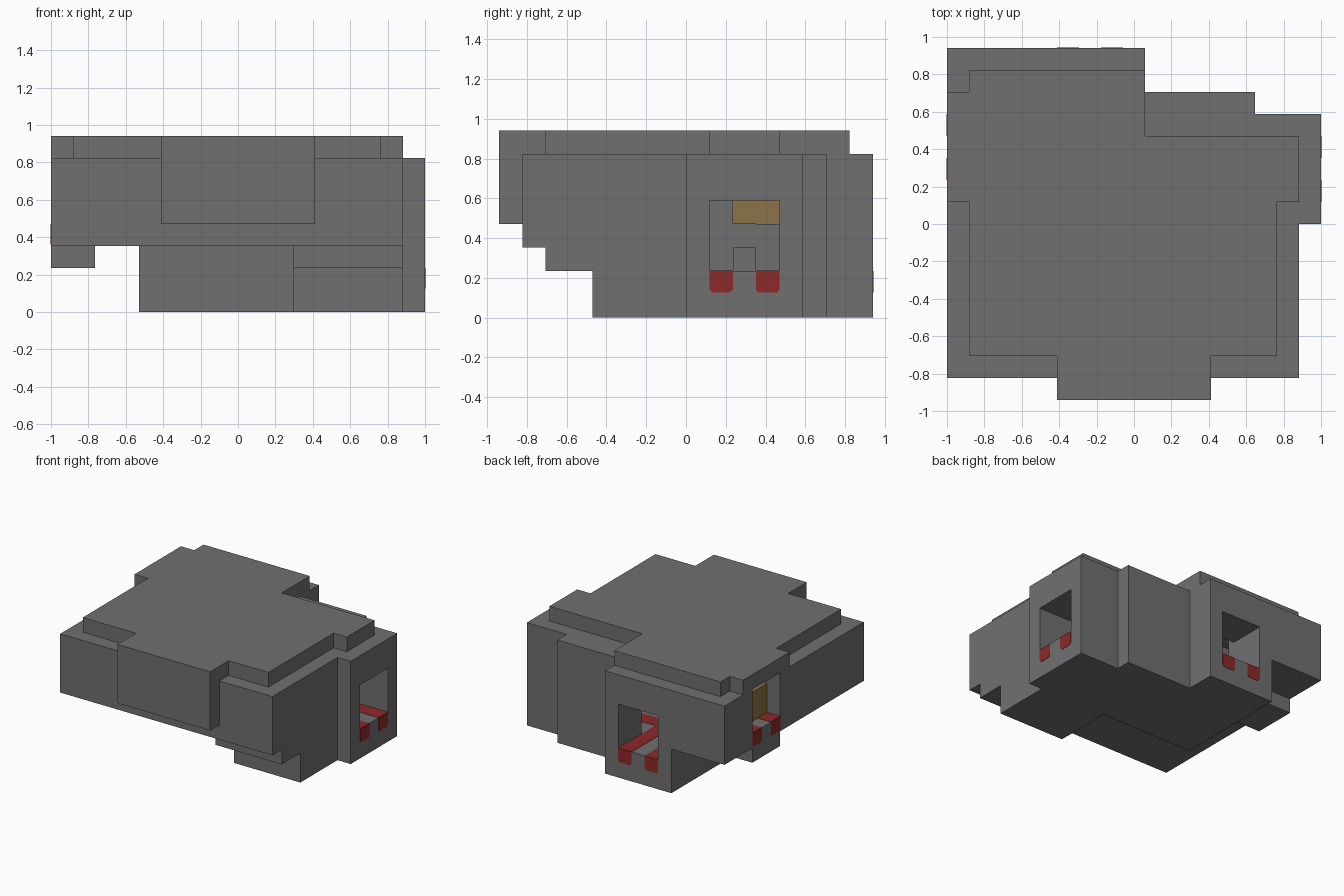
import bpy, bmesh
from mathutils import Vector

cube = bpy.data.objects.get("Cube")
if cube:
    bpy.data.objects.remove(cube, do_unlink=True)

# The building is laid out on a grid of 17 x 16 x 8 cells
U = 2 / 17
THIN = 0.02  # carpet thickness in cells


def place(p):
    return Vector(((p[0] - 8.5) * U, (p[1] - 8) * U, p[2] * U))


def material(name, rgb):
    m = bpy.data.materials.new(name)
    m.use_nodes = True
    m.diffuse_color = (*rgb, 1)
    m.node_tree.nodes["Principled BSDF"].inputs["Base Color"].default_value = (*rgb, 1)
    return m


stone = material("stone grey", (0.165, 0.16, 0.167))
red = material("carpet red", (0.27, 0.022, 0.022))
gold = material("dull gold", (0.27, 0.175, 0.065))


def prism(name, points, push, mat):
    """Extrude a flat outline, both given in cells."""
    bm = bmesh.new()
    face = bm.faces.new([bm.verts.new(place(p)) for p in points])
    out = bmesh.ops.extrude_face_region(bm, geom=[face])
    verts = [v for v in out["geom"] if isinstance(v, bmesh.types.BMVert)]
    bmesh.ops.translate(bm, verts=verts, vec=Vector(push) * U)
    bmesh.ops.recalc_face_normals(bm, faces=bm.faces)
    mesh = bpy.data.meshes.new(name)
    bm.to_mesh(mesh)
    bm.free()
    mesh.materials.append(mat)
    ob = bpy.data.objects.new(name, mesh)
    bpy.context.collection.objects.link(ob)
    return ob


def slab(name, outline, low, high, mat=stone):
    return prism(name, [(x, y, low) for x, y in outline], (0, 0, high - low), mat)


def box(name, x, y, z, mat=stone):
    (a, b), (c, d) = x, y
    return slab(name, [(a, c), (b, c), (b, d), (a, d)], *z, mat)


def combine(target, others, operation):
    """Bake boolean operations into the target and drop the helpers."""
    for other in others:
        other.hide_render = True
        mod = target.modifiers.new(other.name, "BOOLEAN")
        mod.operation, mod.object, mod.solver = operation, other, "EXACT"
        graph = bpy.context.evaluated_depsgraph_get()
        mesh = bpy.data.meshes.new_from_object(target.evaluated_get(graph))
        target.modifiers.clear()
        target.data = mesh
        bpy.data.objects.remove(other, do_unlink=True)


# Stepped back outline shared by base and walls
back = [(16, 8), (17, 8), (17, 13), (14, 13), (14, 14), (9, 14), (9, 16)]

# Main walls, base, roof and overhangs joined into one shell
building = slab("building", [(0, 1), (16, 1)] + back + [(0, 16)], 3, 7)
base = slab("base", [(4, 8), (11, 8), (11, 4), (16, 4)] + back + [(4, 16)], 0, 3)
roof = slab("roof", [(5, 0), (12, 0), (12, 2), (15, 2), (15, 9), (16, 9), (16, 12),
                     (9, 12), (9, 15), (1, 15), (1, 14), (0, 14), (0, 9), (1, 9),
                     (1, 2), (5, 2)], 7, 8)
front_bay = box("front_bay", (5, 12), (0, 1), (4, 7))
front_ledge = box("front_ledge", (11, 16), (2, 4), (2, 3))
door_bracket = box("door_bracket", (0, 2), (10, 13), (2, 3))
combine(building, [base, roof, front_bay, front_ledge, door_bracket], "UNION")

# Doorways and the hall between them
hall = box("hall", (5, 13), (9, 13.5), (2, 6.9))
left_door = box("left_door", (12, 18), (9, 12), (2, 5))
back_door = box("back_door", (5, 8), (13, 17), (2, 5))
right_door = box("right_door", (-1, 6), (10, 13), (4, 6.99))
combine(building, [hall, left_door, back_door, right_door], "DIFFERENCE")

# Merge flat neighbouring faces
bm = bmesh.new()
bm.from_mesh(building.data)
bmesh.ops.remove_doubles(bm, verts=bm.verts, dist=0.0005)
bmesh.ops.dissolve_limit(bm, angle_limit=0.01, verts=bm.verts, edges=bm.edges)
bm.to_mesh(building.data)
bm.free()

# Step and gold block inside
box("inner_step", (5, 6), (10, 11), (2, 3))
box("gold_block", (1, 2), (10, 12), (4, 6), gold)


# Carpet runners: a strip on the floor and a flap over the sill
def flap_outline(start, floor):
    low, c = floor - 0.93, 0.12
    return [(start, floor), (start, low + c), (start + c, low), (start + 1 - c, low),
            (start + 1, low + c), (start + 1, floor)]


for y in (9, 11):
    box("left_carpet", (6, 17), (y, y + 1), (2, 2 + THIN), red)
    prism("left_flap", [(17, a, z) for a, z in flap_outline(y, 2)], (THIN, 0, 0), red)
for x in (5, 7):
    box("back_carpet", (x, x + 1), (12, 16), (2, 2 + THIN), red)
    prism("back_flap", [(a, 16, z) for a, z in flap_outline(x, 2)], (0, THIN, 0), red)
for y in (10, 12):
    box("right_carpet", (0, 5), (y, y + 1), (4, 4 + THIN), red)
    prism("right_flap", [(0, a, z) for a, z in flap_outline(y, 4)], (-THIN, 0, 0), red)
